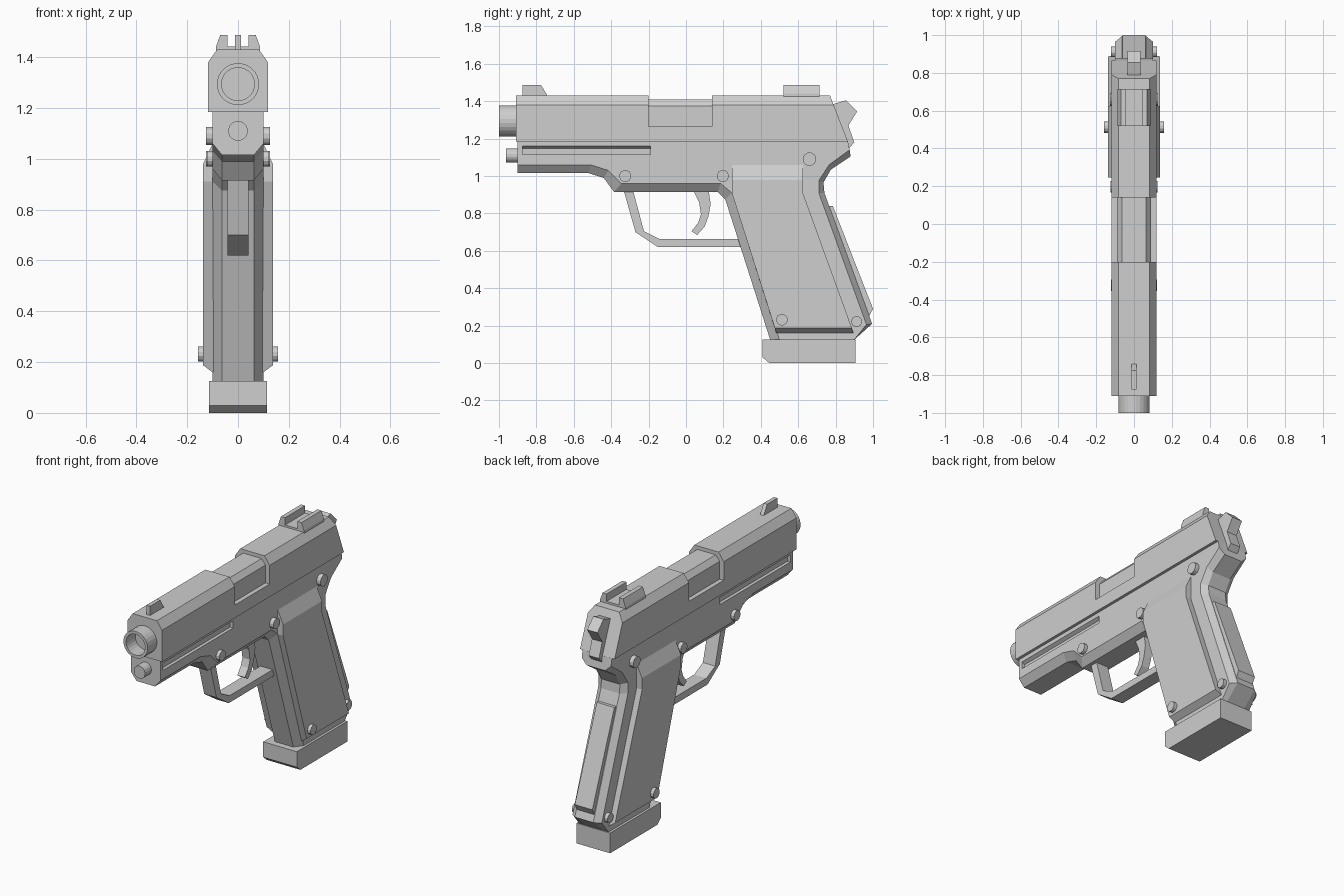
import bpy, bmesh, math

if "Cube" in bpy.data.objects:
    bpy.data.objects.remove(bpy.data.objects["Cube"])

steel = bpy.data.materials.new("light_grey")
steel.diffuse_color = (0.62, 0.62, 0.62, 1)
steel.use_nodes = True
steel.node_tree.nodes["Principled BSDF"].inputs["Base Color"].default_value = steel.diffuse_color


def loft(name, *groups):
    """Mesh made of one or more skinned stacks of equal-length loops, capped at both ends."""
    bm = bmesh.new()
    for loops in groups:
        rings = [[bm.verts.new(p) for p in loop] for loop in loops]
        n = len(rings[0])
        for a, b in zip(rings, rings[1:]):
            for i in range(n):
                j = (i + 1) % n
                bm.faces.new((a[i], a[j], b[j], b[i]))
        bm.faces.new(rings[0])
        bm.faces.new(rings[-1])
    bmesh.ops.recalc_face_normals(bm, faces=bm.faces)
    me = bpy.data.meshes.new(name)
    bm.to_mesh(me)
    bm.free()
    me.materials.append(steel)
    ob = bpy.data.objects.new(name, me)
    bpy.context.collection.objects.link(ob)
    return ob


def at_x(x, prof):
    return [(x, y, z) for y, z in prof]


def at_y(y, prof):
    return [(x, y, z) for x, z in prof]


def prism(name, prof, w):
    return loft(name, [at_x(-w, prof), at_x(w, prof)])


def mirrored(half):
    """Close a right-hand (x, z) half section across x = 0."""
    return half + [(-x, z) for x, z in reversed(half)]


def ring(axis, pos, r, a, b, n):
    pts = [(a + r * math.cos(2 * math.pi * (i + .5) / n),
            b + r * math.sin(2 * math.pi * (i + .5) / n)) for i in range(n)]
    return at_x(pos, pts) if axis == "x" else at_y(pos, pts)


def cut(ob, cutter):
    mod = ob.modifiers.new("cut", 'BOOLEAN')
    mod.object, mod.solver = cutter, 'EXACT'
    bpy.context.view_layer.objects.active = ob
    bpy.ops.object.modifier_apply(modifier=mod.name)
    bpy.data.objects.remove(cutter)


# Slide: chamfered section, slanted rear, open port in the middle
section = mirrored([(.118, 1.185), (.118, 1.38), (.083, 1.43)])
low = mirrored([(.118, 1.185), (.118, 1.225), (.118, 1.265)])
rear = [(x, .77 + (1.43 - z) * .39, z) for x, z in section]
loft("slide_front", [at_y(-.91, section), at_y(-.2, section)])
loft("slide_port_sill", [at_y(-.2, low), at_y(.14, low)])
loft("slide_rear", [at_y(.14, section), rear])
hood = mirrored([(.09, 1.26), (.09, 1.375), (.063, 1.408)])
loft("barrel_hood", [at_y(-.2, hood), at_y(.14, hood)])

# Barrel with hollow muzzle, and the guide rod below
loft("barrel", [ring("y", y, r, 0, 1.294, 24) for y, r in
                ((-.85, .083), (-1, .083), (-1, .065), (-.9, .065))])
loft("guide_rod", [ring("y", y, .039, 0, 1.11, 16) for y in (-.85, -.963)])

# Frame and grip: one outline with chamfered lower and rear edges
outer = [(-.90, 1.185), (-.90, 1.015), (-.52, 1.015), (-.44, .99), (-.385, .915),
         (.17, .915), (.21, .875), (.45, .125), (.90, .125), (.995, .21),
         (.74, .91), (.735, .965), (.775, 1.035), (.88, 1.105), (.866, 1.185)]
inner = [(-.90, 1.185), (-.90, 1.06), (-.51, 1.06), (-.415, 1.03), (-.345, .96),
         (.185, .96), (.245, .91), (.50, .125), (.90, .125), (.965, .205),
         (.71, .91), (.71, .975), (.765, 1.06), (.875, 1.14), (.866, 1.185)]
frame = loft("frame", [at_x(-.1, inner), at_x(-.063, outer), at_x(.063, outer), at_x(.1, inner)])

# Side grooves near the front of the frame
groove = [(.08, 1.115), (.12, 1.115), (.12, 1.171), (.08, 1.148)]
cutter = loft("groove_cutter", *[[at_y(y, [(s * x, z) for x, z in groove]) for y in (-.875, -.19)]
                                 for s in (1, -1)])
cutter.hide_render = True
cut(frame, cutter)

# Grip panels with sloping top and bottom
base = [(.245, 1.06), (.625, 1.06), (.625, .91), (.895, .16), (.483, .16), (.245, .91)]
face = [(.245, .98), (.625, .98), (.625, .91), (.887, .187), (.475, .187), (.245, .91)]
loft("grip_panels", *[[at_x(s * .095, base), at_x(s * .1, base), at_x(s * .137, face)]
                      for s in (1, -1)])

# Backstrap and magazine base
prism("backstrap", [(.74, .84), (.785, .84), (1.0, .29), (.97, .235), (.94, .24)], .06)
prism("magazine_base", [(.41, .125), (.41, .03), (.445, 0), (.905, 0), (.905, .125)], .115)

# Trigger guard and trigger
prism("trigger_guard", [(-.335, .93), (-.27, .70), (-.15, .62), (.31, .62), (.31, .663),
                        (-.14, .663), (-.225, .705), (-.285, .93)], .042)
prism("trigger", [(.035, .93), (.07, .86), (.08, .795), (.065, .75), (.03, .705), (.06, .685),
                  (.1, .73), (.12, .785), (.132, .85), (.12, .93)], .026)

# Hammer
prism("hammer", [(.76, 1.36), (.79, 1.385), (.855, 1.405), (.915, 1.345), (.868, 1.27),
                 (.90, 1.18), (.865, 1.14), (.80, 1.17)], .035)

# Sights
prism("front_sight", [(-.875, 1.42), (-.875, 1.487), (-.775, 1.487), (-.735, 1.42)], .012)
notch = mirrored([(.087, 1.415), (.087, 1.44), (.07, 1.487), (.042, 1.487), (.042, 1.442)])
loft("rear_sight", [at_y(.52, notch), at_y(.715, notch)])

# Pins on both sides
pins = [(-.325, 1.0, .032, .122), (.197, 1.0, .032, .125), (.66, 1.09, .036, .126),
        (.513, .232, .031, .158), (.912, .222, .029, .122)]
loft("pins", *[[ring("x", s * x, r, y, z, 12) for x in (.085, out)]
               for y, z, r, out in pins for s in (1, -1)])
